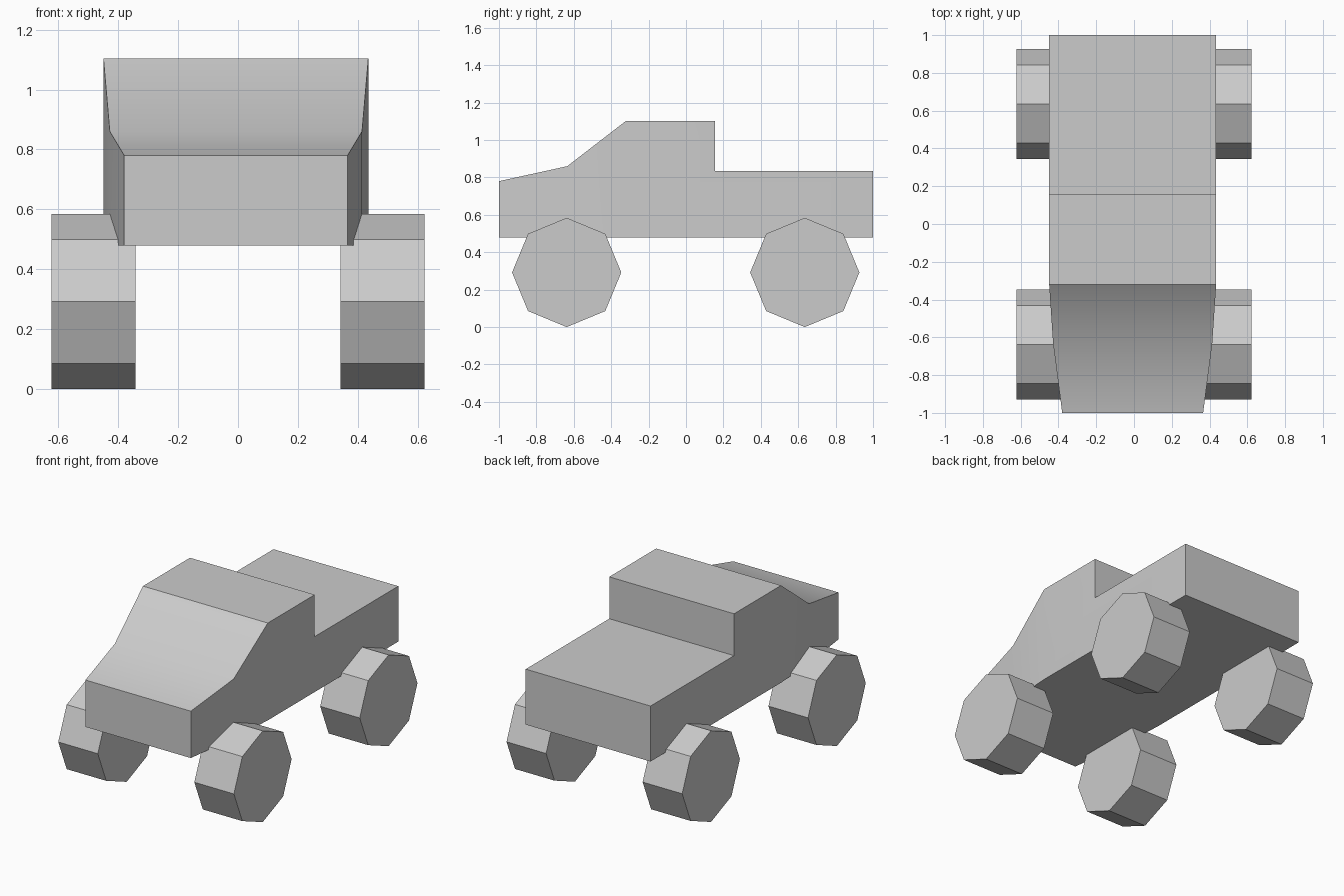
import bpy, bmesh, math
from mathutils import Matrix

cube = bpy.data.objects.get("Cube")
if cube:
    bpy.data.objects.remove(cube, do_unlink=True)

# One flat grey for the whole model
grey = bpy.data.materials.new("plain grey")
grey.use_nodes = True
COLOUR = (0.6, 0.6, 0.6, 1)
grey.diffuse_color = COLOUR
grey.node_tree.nodes["Principled BSDF"].inputs["Base Color"].default_value = COLOUR


def make_object(name, bm):
    bmesh.ops.recalc_face_normals(bm, faces=bm.faces)
    mesh = bpy.data.meshes.new(name)
    bm.to_mesh(mesh)
    bm.free()
    mesh.materials.append(grey)
    obj = bpy.data.objects.new(name, mesh)
    bpy.context.collection.objects.link(obj)
    return obj


# Truck body: side outline as (y, z, half width), joined across the width
FLOOR, BED = 0.48, 0.835
outline = [
    (-1.0, 0.78, 0.373), (-0.635, 0.86, 0.421), (-0.32, 1.103, 0.442),   # bonnet, windscreen
    (0.155, 1.103, 0.442), (0.155, BED, 0.442), (1.0, BED, 0.442),       # roof, step, bed
    (1.0, FLOOR, 0.442), (-0.32, FLOOR, 0.442),                          # underside
    (-0.635, FLOOR, 0.421), (-1.0, FLOOR, 0.373),
]
CENTRE_X = -0.007
bm = bmesh.new()
sides = [[bm.verts.new((CENTRE_X + s * w, y, z)) for y, z, w in outline] for s in (-1, 1)]
right, left = sides
for i in range(len(outline)):
    j = (i + 1) % len(outline)
    bm.faces.new((right[i], right[j], left[j], left[i]))
for side in sides:
    for panel in ((0, 1, 8, 9), (1, 2, 7, 8), (2, 3, 4, 5, 6, 7)):
        bm.faces.new([side[k] for k in panel])
body = make_object("truck_body", bm)
bpy.ops.object.select_all(action="DESELECT")
body.select_set(True)
bpy.context.view_layer.objects.active = body
bpy.ops.object.shade_smooth_by_angle(angle=math.radians(30))

# Four octagonal wheels resting on the ground
RADIUS, WIDTH = 0.292, 0.28
for end, y in (("front", -0.638), ("rear", 0.635)):
    for side, x in (("right", -0.482), ("left", 0.482)):
        bm = bmesh.new()
        bmesh.ops.create_cone(bm, cap_ends=True, segments=8, radius1=RADIUS,
                              radius2=RADIUS, depth=WIDTH,
                              matrix=Matrix.Rotation(math.pi / 2, 4, "Y"))
        wheel = make_object(f"{end}_{side}_wheel", bm)
        wheel.location = (x, y, RADIUS)
